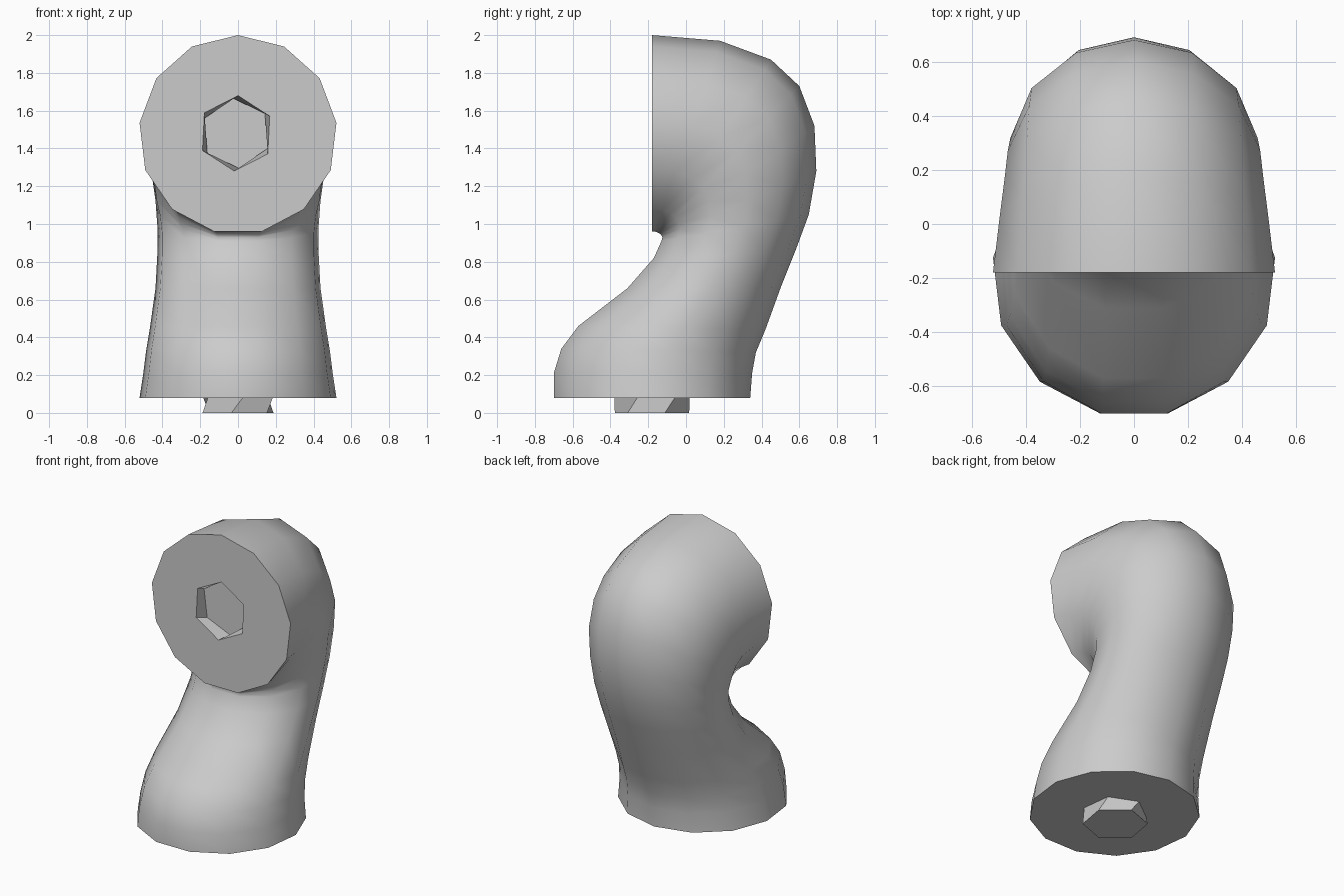
import bpy, bmesh, math
from mathutils import Vector

cube = bpy.data.objects.get("Cube")
if cube:
    bpy.data.objects.remove(cube, do_unlink=True)

grey = bpy.data.materials.new("plain grey")
grey.use_nodes = True
colour = (0.6, 0.6, 0.6, 1)
grey.diffuse_color = colour
grey.node_tree.nodes["Principled BSDF"].inputs["Base Color"].default_value = colour

SIDES = 13
PEG_DEPTH = 0.08


def finish(bm, name, angle):
    """Turn a bmesh into a shaded, coloured object."""
    bmesh.ops.recalc_face_normals(bm, faces=bm.faces)
    mesh = bpy.data.meshes.new(name)
    bm.to_mesh(mesh)
    bm.free()
    mesh.materials.append(grey)
    obj = bpy.data.objects.new(name, mesh)
    bpy.context.collection.objects.link(obj)
    bpy.ops.object.select_all(action='DESELECT')
    obj.select_set(True)
    bpy.context.view_layer.objects.active = obj
    bpy.ops.object.shade_smooth_by_angle(angle=math.radians(angle))
    return obj


def ring(bm, centre, u, v, sides, phase=0):
    """Ellipse of vertices spanned by the half axes u and v."""
    turns = [phase + math.tau * i / sides for i in range(sides)]
    return [bm.verts.new(centre + u * math.cos(t) + v * math.sin(t)) for t in turns]


def bridge(bm, a, b):
    n = len(a)
    return [bm.faces.new((a[i], a[(i + 1) % n], b[(i + 1) % n], b[i])) for i in range(n)]


def loop_edges(bm, loop):
    return [bm.edges.get((loop[i - 1], loop[i])) for i in range(len(loop))]


# Bent body: inner (y, z), outer (y, z), half width
SECTIONS = [
    ((-.70, .08), (.34, .08), .525),
    ((-.70, .21), (.35, .21), .505),
    ((-.66, .34), (.37, .32), .49),
    ((-.57, .46), (.42, .44), .47),
    ((-.31, .66), (.50, .66), .44),
    ((-.17, .82), (.58, .86), .43),
    ((-.13, .91), (.65, 1.05), .43),
    ((-.125, .93), (.69, 1.28), .44),
    ((-.13, .94), (.68, 1.52), .46),
    ((-.14, .95), (.60, 1.73), .47),
    ((-.15, .955), (.45, 1.87), .48),
    ((-.165, .96), (.18, 1.97), .50),
    ((-.18, .96), (-.18, 2.0), .525),
]
bm = bmesh.new()
rings = []
for inner, outer, width in SECTIONS:
    inner, outer = Vector((0, *inner)), Vector((0, *outer))
    # an odd polygon has a corner outside and a flat side inside
    u = (outer - inner) / (1 + math.cos(math.pi / SIDES))
    rings.append(ring(bm, outer - u, u, Vector((width, 0, 0)), SIDES))
for a, b in zip(rings, rings[1:]):
    bridge(bm, a, b)
bm.faces.new(rings[0])

# Six-sided socket sunk into the front face
X, Y, Z = Vector((1, 0, 0)), Vector((0, 1, 0)), Vector((0, 0, 1))
mouth_centre = Vector((-.01, -.18, 1.48))
mouth = ring(bm, mouth_centre, X * .2, Z * .2, 6, math.radians(87))
floor = ring(bm, mouth_centre + Y * PEG_DEPTH, X * .19, Z * .19, 6, math.radians(97))
bridge(bm, mouth, floor)
bm.faces.new(floor)
bmesh.ops.triangle_fill(bm, use_beauty=True,
                        edges=loop_edges(bm, rings[-1]) + loop_edges(bm, mouth))
finish(bm, "bent_body", 50)

# Six-sided peg under the base
bm = bmesh.new()
peg_centre = Vector((0, -.18, 0))
foot = ring(bm, peg_centre, X * .2, Y * .2, 6, math.radians(80))
root = ring(bm, peg_centre + Z * PEG_DEPTH, X * .2, Y * .2, 6, math.radians(97))
bridge(bm, foot, root)
bm.faces.new(foot)
bm.faces.new(root)
finish(bm, "base_peg", 20)
